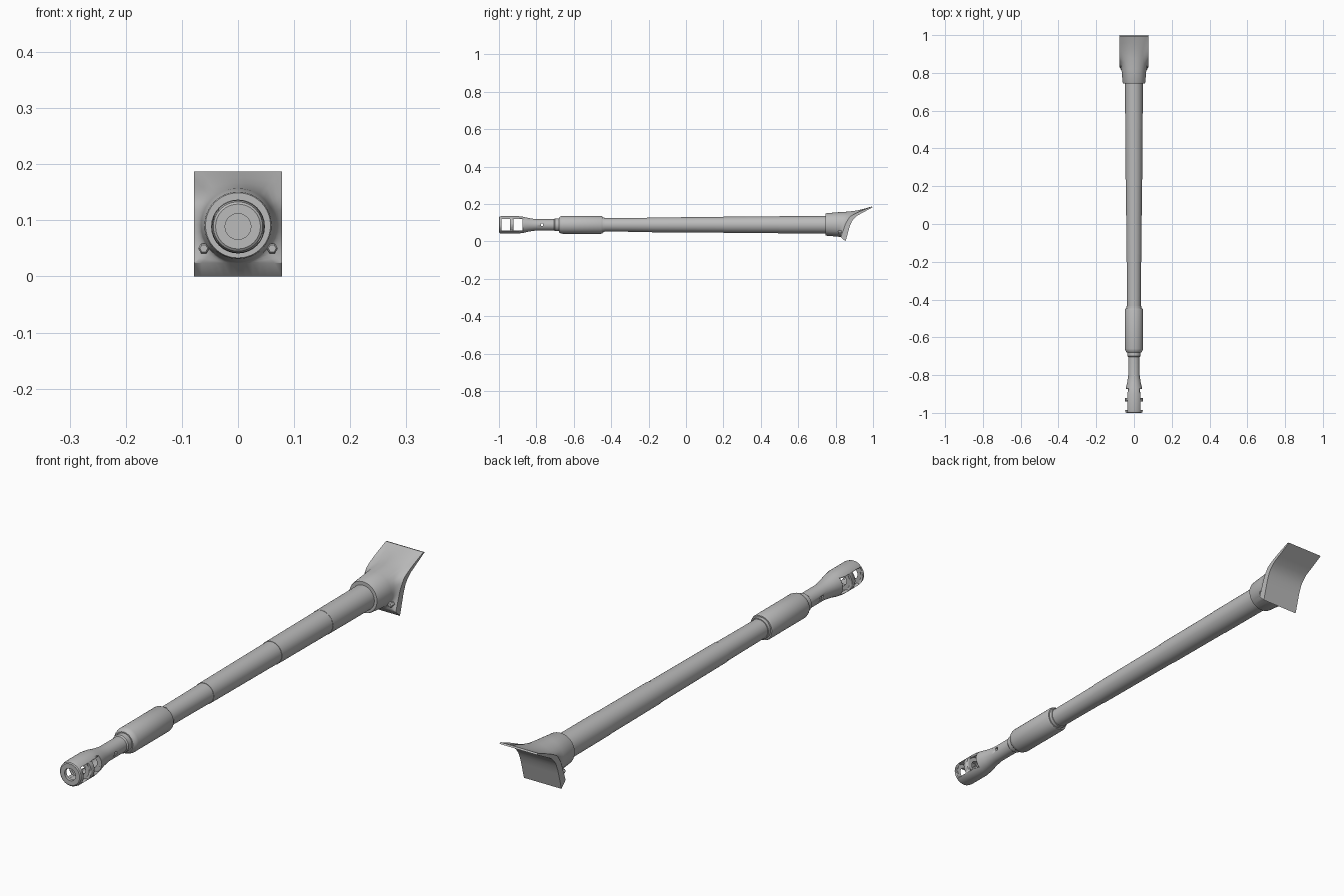
import bpy, bmesh, math

if "Cube" in bpy.data.objects:
    bpy.data.objects.remove(bpy.data.objects["Cube"])

AXIS_Z = 0.089
grey = bpy.data.materials.new("gun_grey")
grey.diffuse_color = (0.5, 0.5, 0.5, 1)
grey.use_nodes = True
grey.node_tree.nodes["Principled BSDF"].inputs["Base Color"].default_value = grey.diffuse_color


def finish(name, bm, angle=32):
    bmesh.ops.remove_doubles(bm, verts=bm.verts, dist=1e-5)
    bmesh.ops.recalc_face_normals(bm, faces=bm.faces)
    me = bpy.data.meshes.new(name)
    bm.to_mesh(me)
    bm.free()
    me.materials.append(grey)
    ob = bpy.data.objects.new(name, me)
    bpy.context.collection.objects.link(ob)
    bpy.ops.object.select_all(action='DESELECT')
    ob.select_set(True)
    bpy.context.view_layer.objects.active = ob
    bpy.ops.object.shade_smooth_by_angle(angle=math.radians(angle))
    return ob


def lathe(name, profile, n=32, x=0.0, z=AXIS_Z):
    """Revolve (y, radius) points about a line parallel to y."""
    bm = bmesh.new()
    rings = []
    for y, r in profile:
        if r == 0:
            rings.append([bm.verts.new((x, y, z))] * n)
        else:
            rings.append([bm.verts.new((x + r * math.cos(2 * math.pi * i / n), y,
                                        z + r * math.sin(2 * math.pi * i / n))) for i in range(n)])
    for a, b in zip(rings, rings[1:]):
        for i in range(n):
            j = (i + 1) % n
            bm.faces.new(list(dict.fromkeys((a[i], a[j], b[j], b[i]))))
    return finish(name, bm)


def box(name, x, y0, y1, z0, z1):
    bm = bmesh.new()
    bmesh.ops.create_cube(bm, size=1)
    for v in bm.verts:
        v.co = (v.co.x * 2 * x, y0 + (v.co.y + .5) * (y1 - y0), z0 + (v.co.z + .5) * (z1 - z0))
    return finish(name, bm)


# Barrel tube with shallow steps in its taper
lathe("barrel", [(-.46, 0), (-.46, .036), (-.30, .037), (-.20, .038), (-.20, .0395),
                 (.20, .042), (.20, .0435), (.50, .045), (.50, .046), (.76, .047), (.76, 0)])

# Bore evacuator sleeve
lathe("sleeve", [(-.68, 0), (-.68, .038), (-.672, .045), (-.66, .048), (-.455, .048),
                 (-.447, .045), (-.447, .040), (-.435, .039), (-.435, 0)])

# Muzzle brake: outer skin, then the bore with two chambers
brake = lathe("muzzle_brake", [
    (-.67, 0), (-.67, .034), (-.70, .034), (-.705, .030), (-.80, .030), (-.84, .036),
    (-.87, .043), (-.90, .047), (-.985, .047), (-.997, .044), (-1, .040), (-1, .023),
    (-.988, .023), (-.988, .038), (-.94, .038), (-.94, .023), (-.922, .023),
    (-.922, .038), (-.872, .036), (-.872, .023), (-.80, .023), (-.80, 0)])

# Side ports cut through both chambers, and a small drain hole
for y0, y1, h in ((-.986, -.941, .031), (-.921, -.873, .031), (-.776, -.764, .006)):
    cutter = box("port_cutter", .1, y0, y1, AXIS_Z - h, AXIS_Z + h)
    cutter.hide_render = True
    mod = brake.modifiers.new("port", 'BOOLEAN')
    mod.operation, mod.solver, mod.object = 'DIFFERENCE', 'EXACT', cutter
    bpy.context.view_layer.objects.active = brake
    bpy.ops.object.modifier_apply(modifier=mod.name)
    bpy.data.objects.remove(cutter)


def interp(pts, z):
    for (z0, y0), (z1, y1) in zip(pts, pts[1:]):
        if z <= z1 + 1e-6:
            return y0 + (y1 - y0) * (z - z0) / (z1 - z0)
    return pts[-1][1]


# Mantlet: round collar lofted into a rectangular angled plate
N, W, ZB, ZT, ZC = 12, .078, .024, .187, .091
front = [(ZB, .828), (.10, .855), (.135, .878), (.155, .915), (ZT, .992)]
back = [(0, .853), (.08, .875), (.115, .89), (.138, .915), (.184, 1.0)]
outline = []
for i in range(N):
    outline.append((-W + 2 * W * i / N, 0))
for i in range(N):
    outline.append((W, i / N))
for i in range(N):
    outline.append((W - 2 * W * i / N, 1))
for i in range(N):
    outline.append((-W, 1 - i / N))
M = len(outline)

bm = bmesh.new()
rings = []
edge = [(x, ZB + (ZT - ZB) * t) for x, t in outline]
angles = [math.atan2(z - ZC, x) for x, z in edge]
for y, r in ((.745, .040), (.745, .058), (.75, .060), (.82, .066)):
    rings.append([bm.verts.new((r * math.cos(a), y, ZC + r * math.sin(a))) for a in angles])
for s in (.25, .5, .75, 1):
    ring = []
    for (x, z), a in zip(edge, angles):
        k, m = s ** 1.6, s ** .8
        cx, cz = .066 * math.cos(a), ZC + .066 * math.sin(a)
        ring.append(bm.verts.new((cx + (x - cx) * k, .82 + (interp(front, z) - .82) * m,
                                  cz + (z - cz) * k)))
    rings.append(ring)
rear = [bm.verts.new((x, interp(back, .184 * t), .184 * t)) for x, t in outline]
rings.append(rear)
for a, b in zip(rings, rings[1:]):
    for i in range(M):
        j = (i + 1) % M
        bm.faces.new((a[i], a[j], b[j], b[i]))
# Rear face in rows
bm.faces.new(rear[0:N + 2] + [rear[M - 1]])
for j in range(1, N - 1):
    bm.faces.new((rear[N + j], rear[N + j + 1], rear[M - j - 1], rear[M - j]))
bm.faces.new(rear[2 * N - 1:3 * N + 2])
bm.faces.new(rings[0])
finish("mantlet", bm, 35)

# Bolts on the lower corners of the plate
for side, label in ((-1, "left"), (1, "right")):
    lathe(f"{label}_bolt", [(.85, 0), (.85, .010), (.818, .010), (.814, .007), (.814, 0)],
          n=6, x=side * .061, z=.050)
